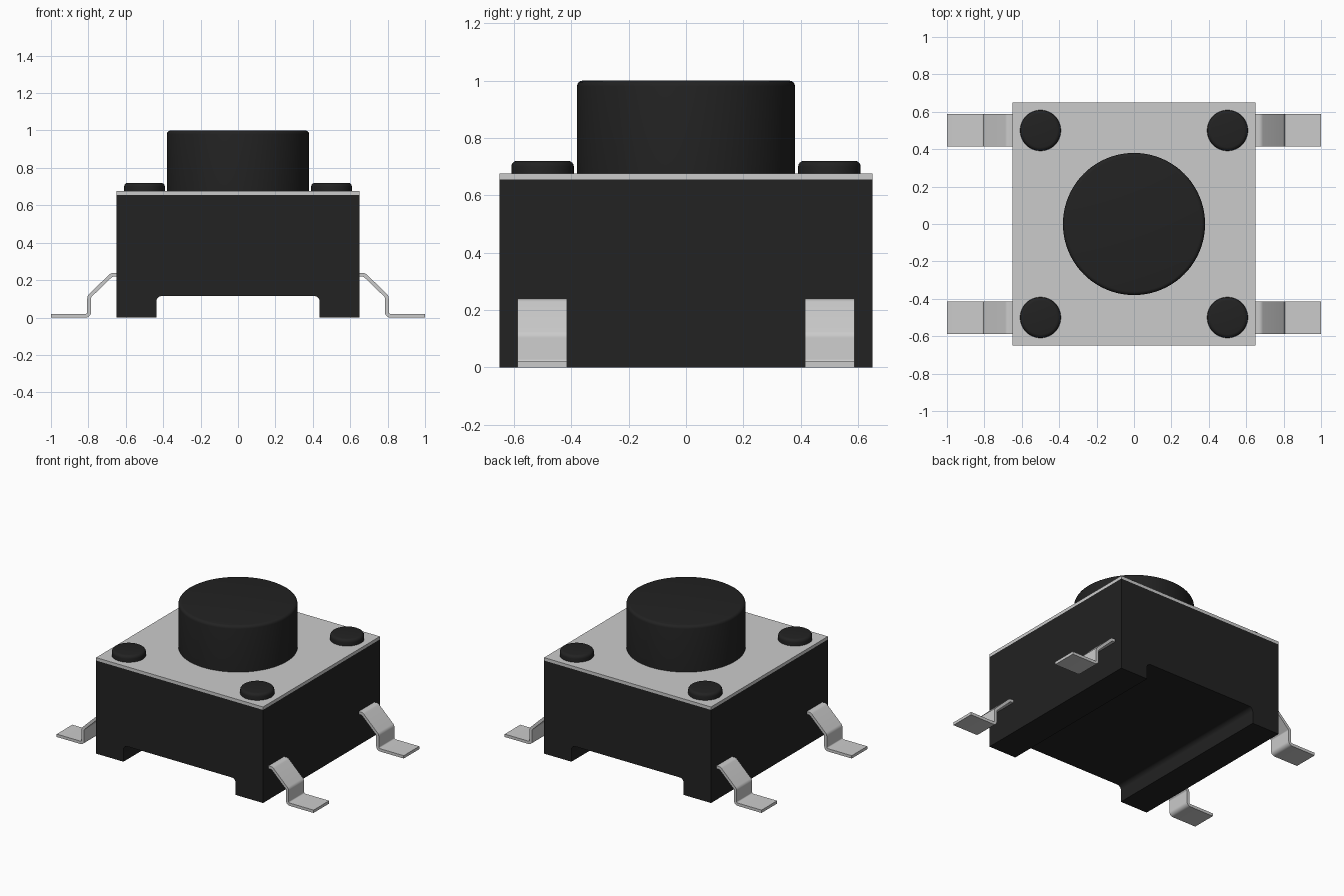
import bpy, bmesh, math
from mathutils import Vector

if "Cube" in bpy.data.objects:
    bpy.data.objects.remove(bpy.data.objects["Cube"])

black = bpy.data.materials.new("black_plastic")
black.diffuse_color = (0.016, 0.016, 0.016, 1)
black.use_nodes = True
black.node_tree.nodes["Principled BSDF"].inputs["Base Color"].default_value = black.diffuse_color


def finish(name, bm, mat=None, mirror=None):
    """Turn a bmesh into a smooth-by-angle object, optionally mirrored about the origin."""
    bmesh.ops.recalc_face_normals(bm, faces=bm.faces)
    me = bpy.data.meshes.new(name)
    bm.to_mesh(me)
    bm.free()
    ob = bpy.data.objects.new(name, me)
    bpy.context.collection.objects.link(ob)
    if mat:
        me.materials.append(mat)
    bpy.ops.object.select_all(action='DESELECT')
    ob.select_set(True)
    bpy.context.view_layer.objects.active = ob
    bpy.ops.object.shade_smooth_by_angle(angle=math.radians(35))
    if mirror:
        ob.modifiers.new("mirror", 'MIRROR').use_axis = mirror
    return ob


def fillet(pts, radii, steps=5):
    """Round the inner corners of an open path."""
    pts = [Vector(p) for p in pts]
    out = [pts[0]]
    for a, p, b, r in zip(pts, pts[1:], pts[2:], radii):
        if r == 0:
            out.append(p)
            continue
        u, v = (a - p).normalized(), (b - p).normalized()
        half = u.angle(v) / 2
        centre = p + (u + v).normalized() * (r / math.sin(half))
        s, e = p + u * (r / math.tan(half)) - centre, p + v * (r / math.tan(half)) - centre
        for i in range(steps + 1):
            t = i / steps
            out.append(centre + s.lerp(e, t).normalized() * r)
    return out + [pts[-1]]


def extrude_y(profile, y0, y1):
    """Extrude an x-z outline along y."""
    bm = bmesh.new()
    face = bm.faces.new([bm.verts.new((p[0], y0, p[1])) for p in profile])
    ext = bmesh.ops.extrude_face_region(bm, geom=[face])
    verts = [g for g in ext["geom"] if isinstance(g, bmesh.types.BMVert)]
    bmesh.ops.translate(bm, verts=verts, vec=(0, y1 - y0, 0))
    return bm


def round_button(name, x, y, radius, z0, z1, bevel, sides, mirror=None):
    """Cylinder with a rounded top rim."""
    bm = bmesh.new()
    bmesh.ops.create_cone(bm, cap_ends=True, segments=sides, radius1=radius,
                          radius2=radius, depth=z1 - z0)
    bmesh.ops.translate(bm, verts=bm.verts, vec=(x, y, (z0 + z1) / 2))
    rim = [e for e in bm.edges if all(v.co.z > z1 - 1e-4 for v in e.verts)]
    bmesh.ops.bevel(bm, geom=rim, offset=bevel, segments=4, profile=0.5, affect='EDGES')
    return finish(name, bm, black, mirror)


# Housing with a filleted channel underneath
outline = fillet([(-0.65, 0.655), (-0.65, 0), (-0.437, 0), (-0.437, 0.115),
                  (0.437, 0.115), (0.437, 0), (0.65, 0), (0.65, 0.655)],
                 [0, 0, 0.03, 0.03, 0, 0])
finish("housing", extrude_y(outline, -0.65, 0.65), black)

# Metal cover plate
finish("cover_plate", extrude_y([(-0.65, 0.655), (0.65, 0.655), (0.65, 0.676), (-0.65, 0.676)],
                                -0.65, 0.65))

# Push button and corner pegs
round_button("push_button", 0, 0, 0.38, 0.67, 1.0, 0.02, 96)
round_button("corner_pegs", 0.5, 0.5, 0.109, 0.67, 0.72, 0.02, 48, (True, True, False))

# Bent metal legs: a ribbon of constant thickness around a centre line
thick = 0.02
path = fillet([(0.635, 0.228), (0.676, 0.228), (0.796, 0.112), (0.796, 0.01), (1.0, 0.01)],
              [0.022, 0.022, 0.018])
upper, lower = [], []
for i, p in enumerate(path):
    d = (path[min(i + 1, len(path) - 1)] - path[max(i - 1, 0)]).normalized()
    if i == 1 or i == len(path) - 2:
        q = path[0] if i == 1 else path[-1]
        d = (p - q if i == 1 else q - p).normalized()
    n = Vector((-d.y, d.x)) * thick / 2
    upper.append(p + n)
    lower.append(p - n)
finish("legs", extrude_y(upper + lower[::-1], 0.415, 0.588), None, (True, True, False))
